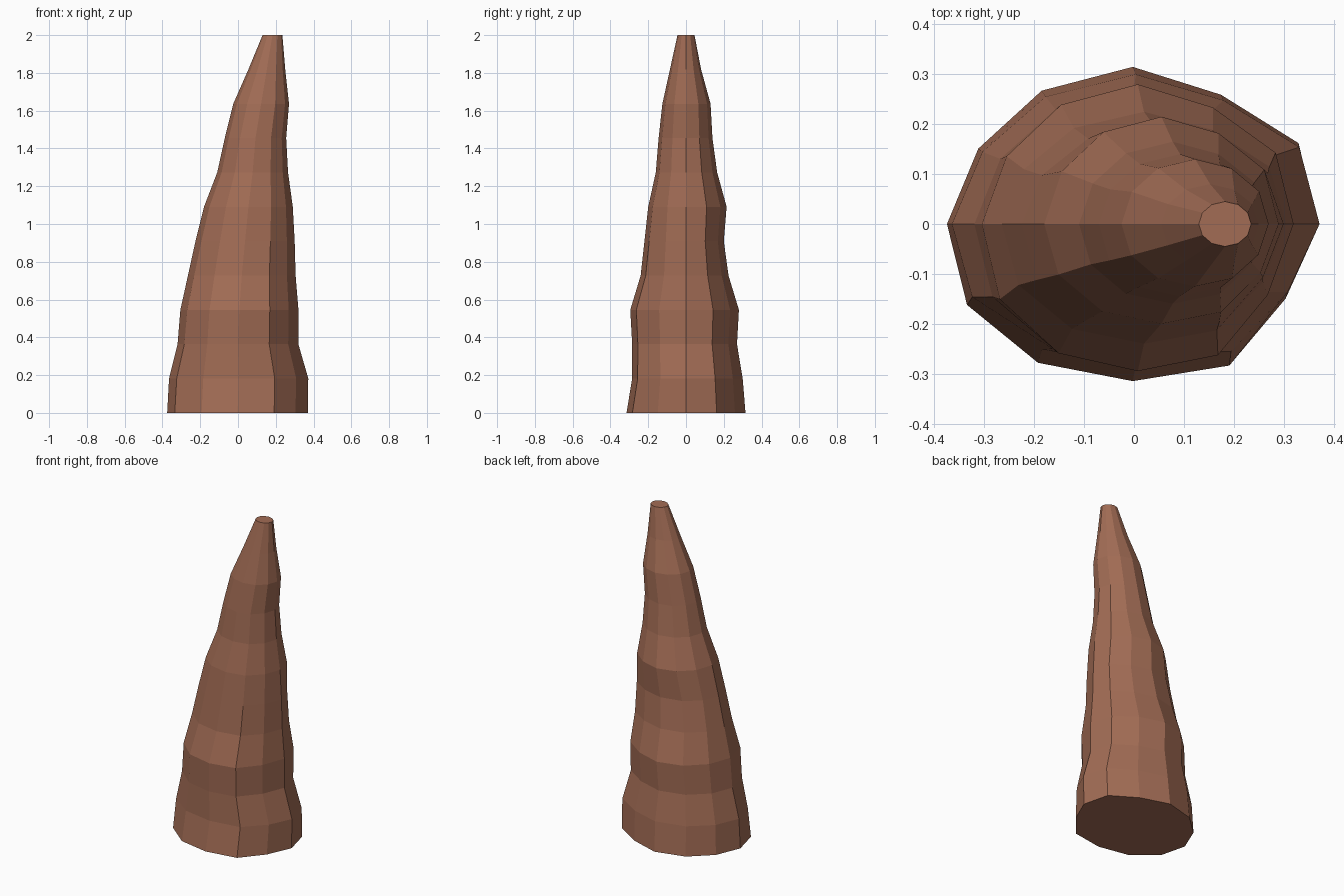
import bpy, bmesh, math

cube = bpy.data.objects.get("Cube")
if cube:
    bpy.data.objects.remove(cube, do_unlink=True)

# Clay brown rock
rock = bpy.data.materials.new("clay_brown")
rock.use_nodes = True
colour = (0.36, 0.15, 0.09, 1)
rock.diffuse_color = colour
bsdf = next(n for n in rock.node_tree.nodes if n.type == 'BSDF_PRINCIPLED')
bsdf.inputs["Base Color"].default_value = colour
bsdf.inputs["Roughness"].default_value = 0.9

HEIGHT, SIDES = 2.0, 12
# Evenly spaced rings from base to tip: x min, x max, y min, y max
RINGS = [
    (-.375, .37, -.315, .315), (-.365, .372, -.285, .30), (-.32, .32, -.285, .27),
    (-.305, .32, -.295, .28), (-.265, .305, -.24, .225), (-.225, .30, -.22, .20),
    (-.18, .29, -.20, .215), (-.11, .265, -.16, .165), (-.07, .255, -.145, .14),
    (-.025, .27, -.125, .13), (.055, .25, -.085, .08), (.13, .235, -.045, .045),
]
# Uneven ribs around the base, fading towards the tip
RIBS = [1, 1.03, .95, 1, .98, .96, 1, 1.03, 1.02, 1, 1.04, .95]


def ring_points(index):
    x0, x1, y0, y1 = RINGS[index]
    t = index / (len(RINGS) - 1)
    for k, rib in enumerate(RIBS):
        a = math.tau * k / SIDES
        r = 1 + (rib - 1) * (1 - t)
        depth = y1 if math.sin(a) > 0 else -y0
        yield ((x0 + x1) / 2 + math.cos(a) * r * (x1 - x0) / 2,
               math.sin(a) * r * depth, t * HEIGHT)


# Leaning spire skinned over the rings, with a cap at each end
bm = bmesh.new()
loops = [[bm.verts.new(p) for p in ring_points(i)] for i in range(len(RINGS))]
for low, high in zip(loops, loops[1:]):
    for k in range(SIDES):
        n = (k + 1) % SIDES
        bm.faces.new((low[k], low[n], high[n], high[k]))
bm.faces.new(loops[0][::-1])
bm.faces.new(loops[-1])
bmesh.ops.recalc_face_normals(bm, faces=bm.faces)
mesh = bpy.data.meshes.new("rock_spire")
bm.to_mesh(mesh)
bm.free()
mesh.materials.append(rock)
spire = bpy.data.objects.new("rock_spire", mesh)
bpy.context.collection.objects.link(spire)
